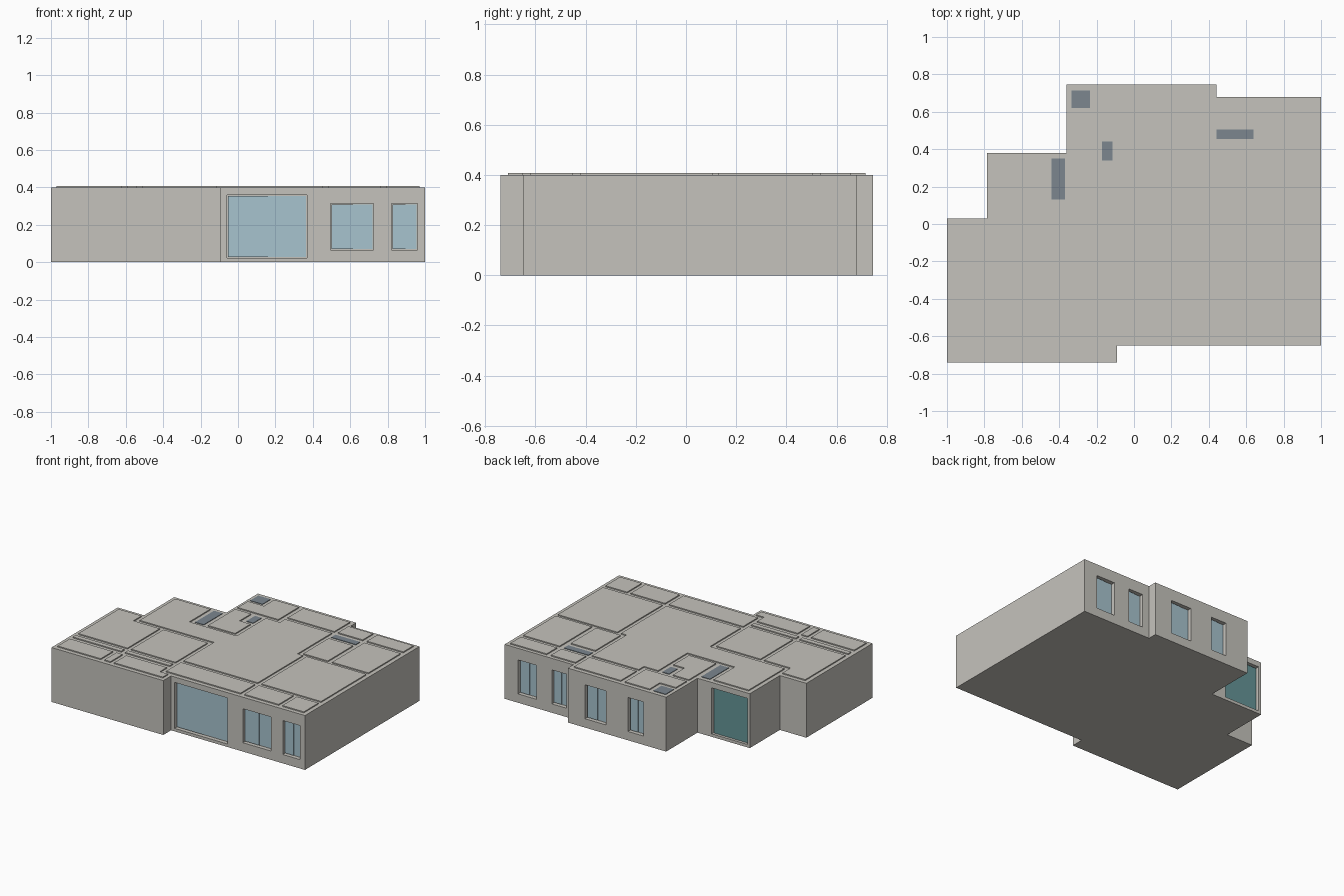
import bpy, bmesh

if "Cube" in bpy.data.objects:
    bpy.data.objects.remove(bpy.data.objects["Cube"])


def material(name, color):
    m = bpy.data.materials.new(name)
    m.diffuse_color = (*color, 1)
    m.use_nodes = True
    m.node_tree.nodes["Principled BSDF"].inputs["Base Color"].default_value = m.diffuse_color
    return m


concrete = material("warm_grey", (0.56, 0.545, 0.505))
glass = material("pale_blue_glass", (0.39, 0.55, 0.62))
teal = material("teal_door", (0.13, 0.30, 0.31))
slate = material("slate_shaft", (0.20, 0.24, 0.275))


def rect(x0, y0, x1, y1):
    return [(x0, y0), (x1, y0), (x1, y1), (x0, y1)]


def prisms(name, outlines, z0, z1, mat):
    """Extrude flat outlines from z0 to z1 into one object."""
    bm = bmesh.new()
    for pts in outlines:
        face = bm.faces.new([bm.verts.new((x, y, z0)) for x, y in pts])
        top = bmesh.ops.extrude_face_region(bm, geom=[face])["geom"]
        for v in top:
            if isinstance(v, bmesh.types.BMVert):
                v.co.z = z1
    bmesh.ops.recalc_face_normals(bm, faces=bm.faces[:])
    return finish(name, bm, mat)


def finish(name, bm, mat):
    mesh = bpy.data.meshes.new(name)
    bm.to_mesh(mesh)
    bm.free()
    mesh.materials.append(mat)
    ob = bpy.data.objects.new(name, mesh)
    bpy.context.collection.objects.link(ob)
    return ob


def boxes(name, items, mat):
    """Join axis-aligned boxes (x0, x1, y0, y1, z0, z1) into one object."""
    bm = bmesh.new()
    for x0, x1, y0, y1, z0, z1 in items:
        for v in bmesh.ops.create_cube(bm, size=1)["verts"]:
            v.co.x = x0 if v.co.x < 0 else x1
            v.co.y = y0 if v.co.y < 0 else y1
            v.co.z = z0 if v.co.z < 0 else z1
    return finish(name, bm, mat)


# Floor slab and walls share one stepped footprint
footprint = [(-1, -.74), (-.09, -.74), (-.09, -.65), (1, -.65), (1, .68), (.44, .68),
             (.44, .745), (-.36, .745), (-.36, .38), (-.785, .38), (-.785, .03), (-1, .03)]
prisms("floor_slab", [footprint], 0, .022, concrete)
walls = prisms("walls", [footprint], .022, .40, concrete)

# Ceiling panels, one for each room
panels = [
    [(-.97, 0), (-.785, 0), (-.785, -.095), (-.57, -.095), (-.57, -.47), (-.97, -.47)],
    rect(-.54, -.47, -.18, -.095),
    rect(-.97, -.535, -.575, -.50),
    rect(-.545, -.535, -.18, -.50),
    rect(-.97, -.71, -.62, -.57),
    rect(-.59, -.71, -.54, -.57),
    [(-.51, -.57), (-.18, -.57), (-.18, -.65), (-.115, -.65), (-.115, -.71), (-.51, -.71)],
    rect(-.15, -.62, .455, -.45),
    rect(.485, -.62, .765, -.45),
    rect(.795, -.62, .97, -.45),
    rect(.485, -.42, .97, .105),
    [(-.15, -.42), (.455, -.42), (.455, .105), (.41, .105), (.41, .505), (.03, .505),
     (.03, .445), (-.085, .445), (-.085, .105), (-.47, .105), (-.47, .35), (-.755, .35),
     (-.755, -.065), (-.15, -.065)],
    rect(.44, .13, .64, .425),
    rect(.675, .13, .97, .505),
    rect(.44, .535, .64, .655),
    rect(.675, .535, .97, .655),
    rect(.03, .535, .41, .715),
    [(-.205, .715), (-.005, .715), (-.005, .475), (-.335, .475), (-.335, .595), (-.205, .595)],
    [(-.335, .445), (-.205, .445), (-.205, .31), (-.115, .31), (-.115, .13), (-.335, .13)],
]
prisms("ceiling_panels", panels, .399, .408, concrete)

# Shaft covers on the roof
shafts = [rect(-.335, .62, -.235, .715), rect(-.17, .34, -.115, .44),
          rect(-.44, .13, -.37, .35), rect(.44, .455, .64, .505)]
prisms("shaft_covers", shafts, .399, .404, slate)

# Openings: x0, x1, wall y, outward direction, z0, z1
windows = [(-.06, .37, -.65, -1, .022, .36), (.495, .725, -.65, -1, .065, .315),
           (.82, .96, -.65, -1, .065, .315), (.74, .89, .68, 1, .065, .315),
           (.495, .615, .68, 1, .065, .315), (.13, .30, .745, 1, .065, .315),
           (-.175, -.05, .745, 1, .065, .315)]
door = (-.765, -.475, .38, 1, .022, .36)


def slab_at(x0, x1, wall, out, d0, d1, z0, z1):
    """Box between depths d0 and d1 behind the wall face."""
    ya, yb = wall - out * d0, wall - out * d1
    return (x0, x1, min(ya, yb), max(ya, yb), z0, z1)


# Pockets cut into the walls
pockets = []
for x0, x1, y, out, z0, z1 in windows + [door]:
    low = 0 if z0 < .03 else z0
    pockets.append(slab_at(x0, x1, y, out, -.02, .03, low, z1))
cutter = boxes("opening_cutter", pockets, concrete)
cutter.hide_render = True
cutter.display_type = 'WIRE'
cut = walls.modifiers.new("openings", 'BOOLEAN')
cut.operation = 'DIFFERENCE'
cut.solver = 'EXACT'
cut.object = cutter

# Two overlapping sliding panes per window, with a thin frame gap around them
g = .006
panes = []
for x0, x1, y, out, z0, z1 in windows:
    mid = (x0 + x1) / 2
    left, right = (.018, .024) if out < 0 else (.024, .018)
    panes.append(slab_at(x0 + g, mid + .005, y, out, left, left + .005, z0 + g, z1 - g))
    panes.append(slab_at(mid - .005, x1 - g, y, out, right, right + .005, z0 + g, z1 - g))
boxes("window_panes", panes, glass)

# Entrance door
x0, x1, y, out, z0, z1 = door
boxes("entrance_door", [slab_at(x0 + g, x1 - g, y, out, .02, .029, z0, z1 - g)], teal)
